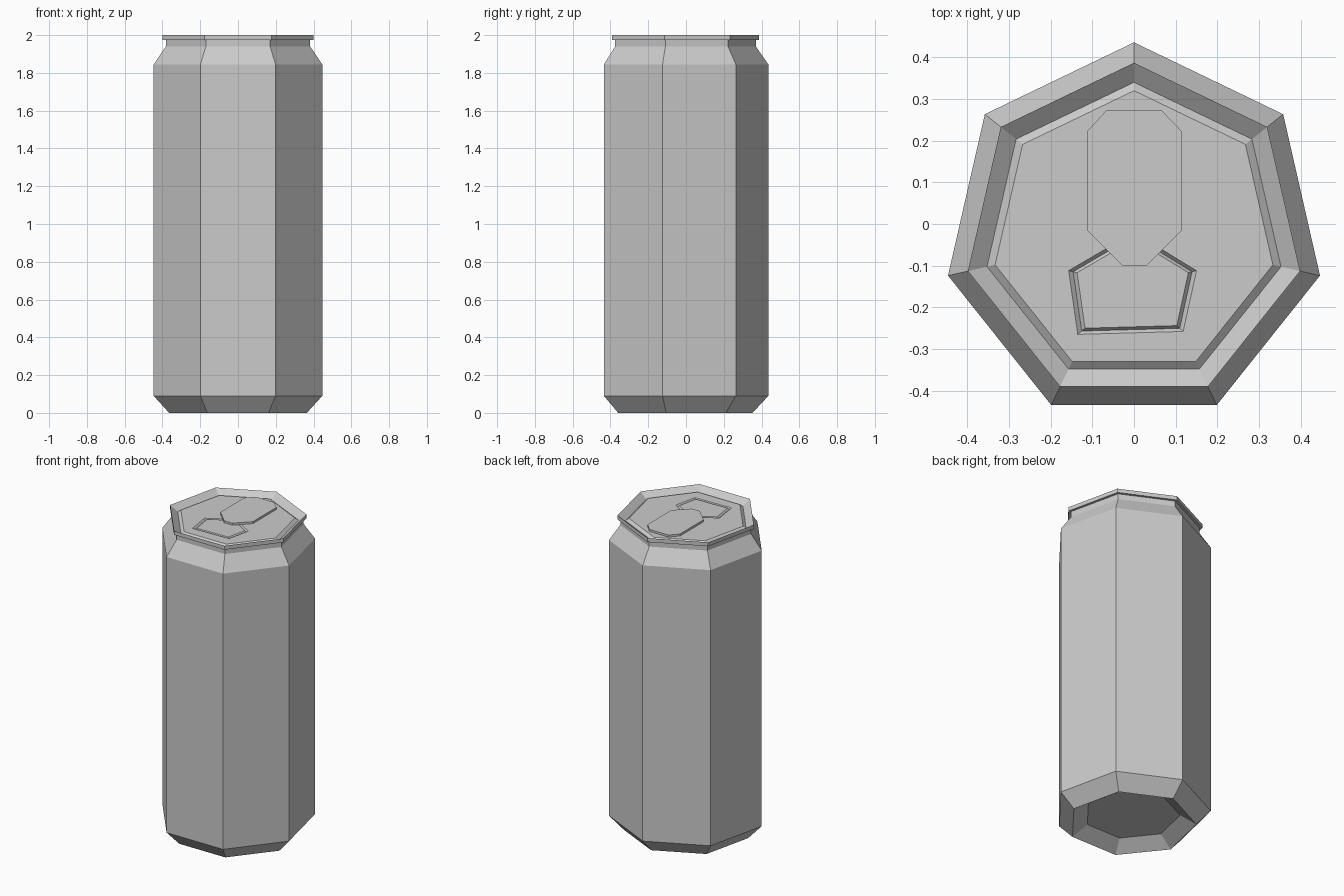
import bpy, bmesh, math
from mathutils import Vector

cube = bpy.data.objects.get("Cube")
if cube:
    bpy.data.objects.remove(cube, do_unlink=True)

SIDES = 7
CENTRE_Y = -0.022
LID_Z = 1.98

metal = bpy.data.materials.new("brushed_grey")
metal.use_nodes = True
grey = (0.6, 0.6, 0.6, 1)
metal.diffuse_color = grey
metal.node_tree.nodes["Principled BSDF"].inputs["Base Color"].default_value = grey


def ring(bm, points, z):
    return [bm.verts.new((x, y, z)) for x, y in points]


def heptagon(radius):
    angles = [math.pi / 2 + i * math.tau / SIDES for i in range(SIDES)]
    return [(radius * math.cos(a), CENTRE_Y + radius * math.sin(a)) for a in angles]


def bridge(bm, lower, upper):
    n = len(lower)
    for i in range(n):
        j = (i + 1) % n
        bm.faces.new((lower[i], lower[j], upper[j], upper[i]))


def finish(bm, name, fix_normals=True):
    if fix_normals:
        bmesh.ops.recalc_face_normals(bm, faces=bm.faces[:])
    mesh = bpy.data.meshes.new(name)
    bm.to_mesh(mesh)
    bm.free()
    mesh.materials.append(metal)
    obj = bpy.data.objects.new(name, mesh)
    bpy.context.collection.objects.link(obj)
    return obj


# Can: (radius, height) from the recessed base up the outside and into the lid
profile = [(0.28, 0.06), (0.374, 0), (0.458, 0.09), (0.458, 1.845),
           (0.392, 1.94), (0.392, 1.975), (0.409, 1.975), (0.409, 2),
           (0.362, 1.965), (0.342, LID_Z)]
bm = bmesh.new()
rings = [ring(bm, heptagon(r), z) for r, z in profile]
for a, b in zip(rings, rings[1:]):
    bridge(bm, a, b)
bm.faces.new(rings[0])

# Scored opening: a narrow V groove around a flush panel
opening = [(-0.157, -0.112), (-0.135, -0.265), (0.118, -0.258),
           (0.15, -0.112), (0, -0.02)]
middle = Vector((0, -0.15))


def shrunk(factor):
    return [middle + (Vector(p) - middle) * factor for p in opening]


outer = ring(bm, opening, LID_Z)
valley = ring(bm, shrunk(0.93), LID_Z - 0.01)
inner = ring(bm, shrunk(0.87), LID_Z)
bridge(bm, outer, valley)
bridge(bm, valley, inner)
bm.faces.new(inner)

# Lid panel filled between the rim groove and the opening
lid_edges = []
for loop in (rings[-1], outer):
    for i, v in enumerate(loop):
        lid_edges.append(bm.edges.get((v, loop[(i + 1) % len(loop)])))
bmesh.ops.triangle_fill(bm, use_beauty=True, use_dissolve=False,
                        edges=lid_edges, normal=(0, 0, 1))
finish(bm, "can_body")

# Pull tab: long plate with clipped corners
tab = [(0.115, 0.222), (0.067, 0.272), (-0.067, 0.272), (-0.113, 0.222),
       (-0.113, -0.015), (-0.028, -0.1), (0.03, -0.1), (0.115, -0.015)]
bm = bmesh.new()
low = ring(bm, tab, LID_Z + 0.001)
high = ring(bm, tab, LID_Z + 0.014)
bridge(bm, low, high)
bm.faces.new(low)
bm.faces.new(high)
finish(bm, "pull_tab")
